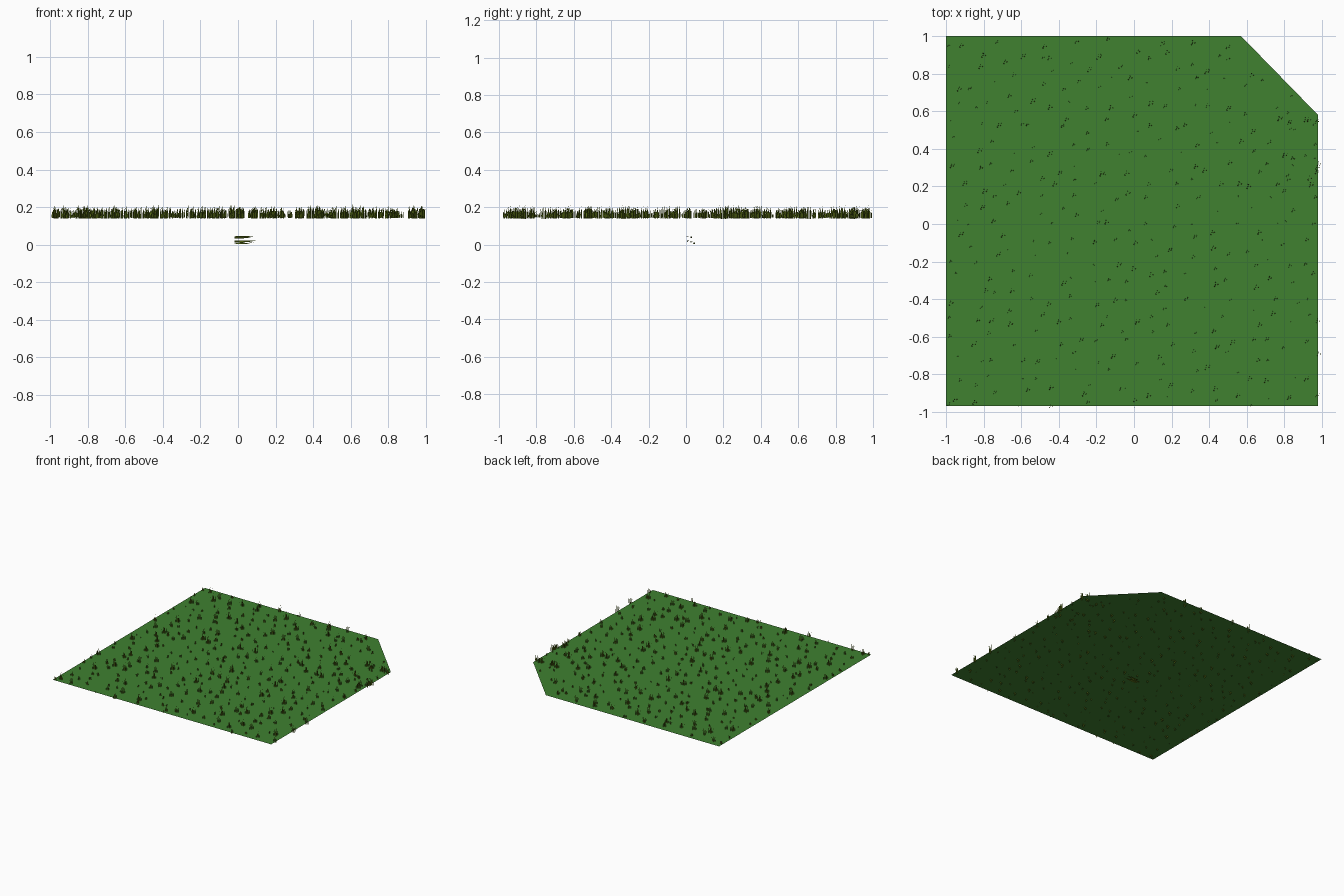
import bpy, bmesh, math, random
from mathutils import Vector, Matrix

if "Cube" in bpy.data.objects:
    bpy.data.objects.remove(bpy.data.objects["Cube"])

random.seed(7)
GROUND_Z = 0.15


def material(name, rgb):
    m = bpy.data.materials.new(name)
    m.diffuse_color = (*rgb, 1)
    m.use_nodes = True
    m.node_tree.nodes["Principled BSDF"].inputs["Base Color"].default_value = m.diffuse_color
    return m


def make_object(name, bm, mat):
    mesh = bpy.data.meshes.new(name)
    bm.to_mesh(mesh)
    bm.free()
    mesh.materials.append(mat)
    ob = bpy.data.objects.new(name, mesh)
    bpy.context.collection.objects.link(ob)
    return ob


green = material("lawn_green", (0.05, 0.22, 0.03))
olive = material("blade_olive", (0.13, 0.2, 0.01))

# Flat lawn with one clipped corner
bm = bmesh.new()
outline = [(-1, -0.97), (0.98, -0.97), (0.98, 0.58), (0.57, 1), (-1, 1)]
bm.faces.new([bm.verts.new((x, y, GROUND_Z)) for x, y in outline])
make_object("lawn", bm, green)

# One tuft lying along x: root y, root z, length, facing angle, bend
BLADES = [(0.008, 0.043, 0.092, 0.4, 0.003), (0.026, 0.038, 0.10, 2.2, -0.006),
          (0.012, 0.018, 0.118, 1.0, 0.006), (0.029, 0.019, 0.105, 2.6, 0.007),
          (0.042, 0.009, 0.085, 0.8, -0.005)]
PROFILE = [(0.0, 0.0045), (0.35, 0.0065), (0.7, 0.004)]


def add_tuft(bm, matrix):
    for y, z, length, angle, bend in BLADES:
        side = Vector((0, math.cos(angle), math.sin(angle)))
        out = Vector((0, -side.z, side.y))
        rows = []
        for t, w in PROFILE:
            c = Vector((-0.018 + length * t, y, z)) + out * bend * t * t
            pts = [c - side * w, c + out * w * 0.5, c + side * w]
            rows.append([bm.verts.new(matrix @ p) for p in pts])
        tip = bm.verts.new(matrix @ (Vector((-0.018 + length, y, z)) + out * bend * 1.5))
        for a, b in zip(rows, rows[1:]):
            for i in range(2):
                bm.faces.new((a[i], a[i + 1], b[i + 1], b[i]))
        for i in range(2):
            bm.faces.new((rows[-1][i], rows[-1][i + 1], tip))


# Source tuft lying below the lawn
bm = bmesh.new()
add_tuft(bm, Matrix())
make_object("loose_tuft", bm, olive)

# Scattered upright tufts: jittered grid plus a denser right edge
N = 19
spots = []
for i in range(N):
    for j in range(N):
        u = (i + 0.5 + random.uniform(-0.45, 0.45)) / N
        v = (j + (0.3 if i % 2 else 0.7) + random.uniform(-0.3, 0.3)) / N
        spots.append((-1 + 1.98 * u, -0.97 + 1.97 * v))
spots += [(random.uniform(0.78, 0.97), random.uniform(0.25, 0.57)) for _ in range(16)]
spots += [(-0.995, 0.96), (-0.995, -0.95), (0.0, -0.965), (0.965, -0.5), (0.96, 0.56)]

upright = Matrix(((0, 0, 1, 0), (0, -1, 0, 0), (1, 0, 0, 0), (0, 0, 0, 1)))
bm = bmesh.new()
for x, y in spots:
    if x + y > 1.55:
        continue
    s = random.uniform(0.2, 0.64)
    add_tuft(bm, Matrix.Translation((x, y, GROUND_Z)) @ upright @ Matrix.Scale(s, 4))
make_object("grass_tufts", bm, olive)
